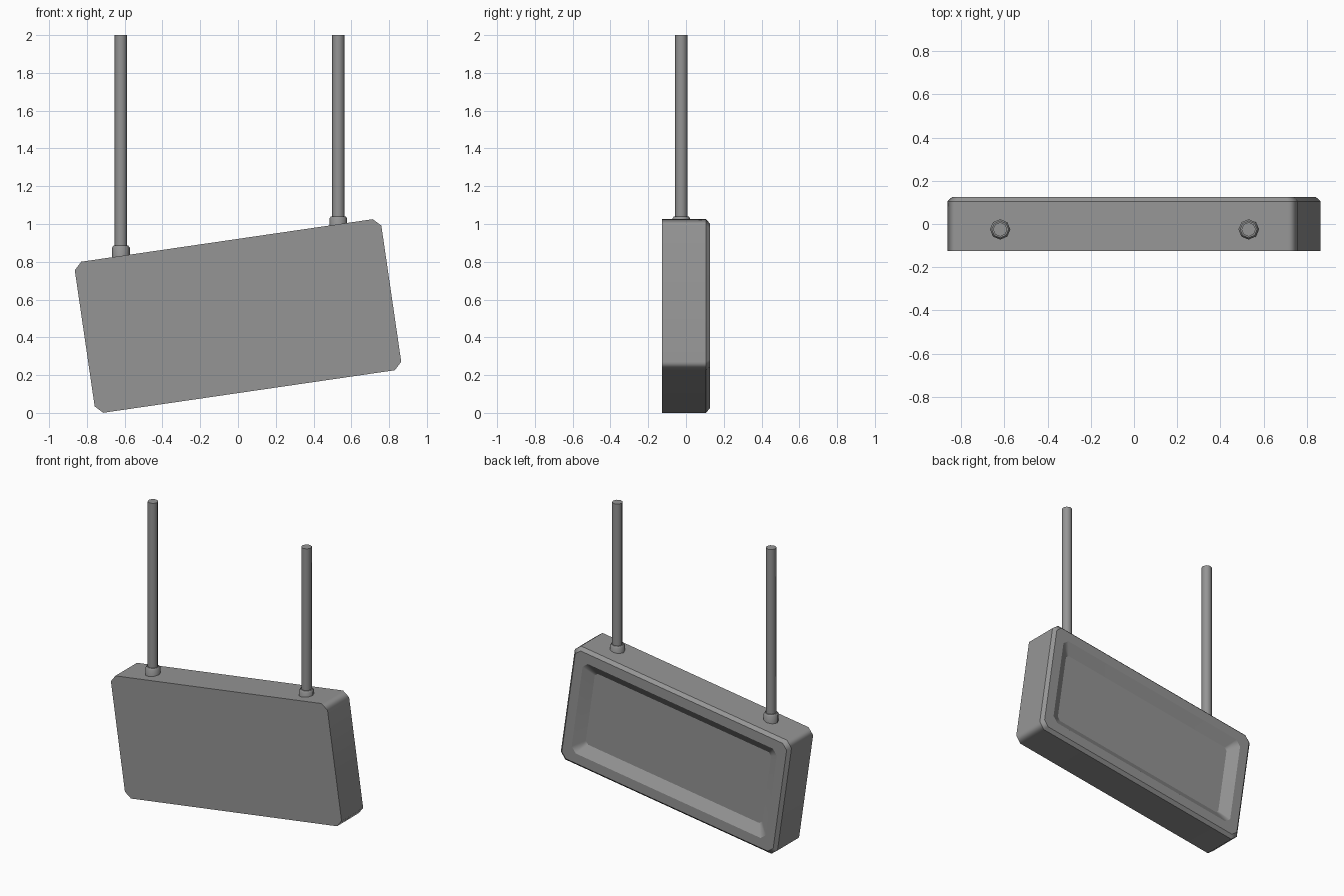
import bpy, bmesh, math
from mathutils import Matrix, Vector

cube = bpy.data.objects.get("Cube")
if cube:
    bpy.data.objects.remove(cube, do_unlink=True)

grey = bpy.data.materials.new("mid grey")
grey.use_nodes = True
grey.diffuse_color = (0.3, 0.3, 0.3, 1)
grey.node_tree.nodes["Principled BSDF"].inputs["Base Color"].default_value = (0.3, 0.3, 0.3, 1)


def loft(name, rings, smooth_angle):
    """Skin a stack of matching rings, capping both ends."""
    bm = bmesh.new()
    loops = [[bm.verts.new(p) for p in ring] for ring in rings]
    n = len(loops[0])
    for a, b in zip(loops, loops[1:]):
        for i in range(n):
            j = (i + 1) % n
            bm.faces.new((a[i], a[j], b[j], b[i]))
    bm.faces.new(loops[0])
    bm.faces.new(loops[-1])
    bmesh.ops.recalc_face_normals(bm, faces=bm.faces)
    mesh = bpy.data.meshes.new(name)
    bm.to_mesh(mesh)
    bm.free()
    mesh.materials.append(grey)
    obj = bpy.data.objects.new(name, mesh)
    bpy.context.collection.objects.link(obj)
    bpy.ops.object.select_all(action="DESELECT")
    obj.select_set(True)
    bpy.context.view_layer.objects.active = obj
    bpy.ops.object.shade_smooth_by_angle(angle=math.radians(smooth_angle))
    return obj


def cut_rectangle(w, h, c, y):
    """Rectangle of half size w, h with clipped corners, at depth y."""
    return [(x, y, z) for x, z in ((w, h - c), (w - c, h), (c - w, h), (-w, h - c),
                                   (-w, c - h), (c - w, -h), (w - c, -h), (w, c - h))]


def circle(x, r, z, sides=8):
    return [(x + r * math.cos(t), -0.025 + r * math.sin(t), z)
            for t in (math.tau * i / sides for i in range(sides))]


# Tilted sign box: plain front, chamfered rim and sloped recess at the back
box = loft("sign_box", [
    cut_rectangle(0.82, 0.404, 0.04, -0.126),
    cut_rectangle(0.82, 0.404, 0.04, 0.105),
    cut_rectangle(0.80, 0.384, 0.035, 0.126),
    cut_rectangle(0.735, 0.318, 0.035, 0.126),
    cut_rectangle(0.668, 0.252, 0.02, 0.08),
], 46)
tilt = math.radians(8.3)
box.matrix_world = Matrix.Translation((0, 0, 0.513)) @ Matrix.Rotation(-tilt, 4, "Y")
for edge in box.data.edges:
    # Keep every rim line crisp; only the corner edges running in depth are soft
    a, b = (box.data.vertices[i].co for i in edge.vertices)
    edge.use_edge_sharp = abs(a.y - b.y) < 0.001
weights = box.modifiers.new("Weighted Normal", "WEIGHTED_NORMAL")
weights.keep_sharp = True

# Hanging rods with collars where they meet the box
for side, x, top in (("right", -0.62, 0.885), ("left", 0.531, 1.04)):
    loft(side + "_rod", [circle(x, 0.033, top - 0.08), circle(x, 0.033, 2.0)], 50)
    loft(side + "_collar", [circle(x, 0.047, top - 0.08), circle(x, 0.047, top - 0.01),
                            circle(x, 0.039, top)], 46)
